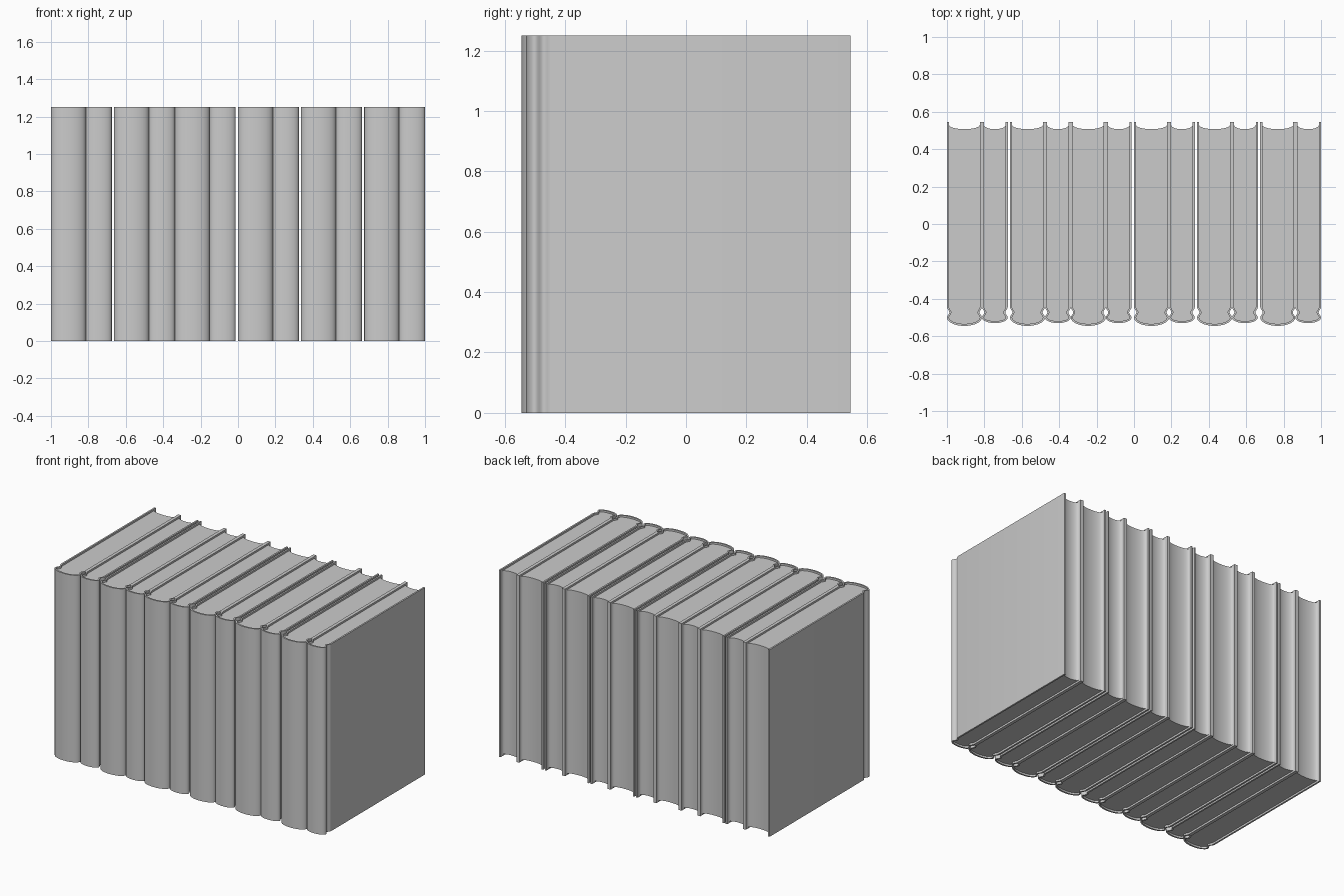
import bpy, bmesh, math

HEIGHT, DEPTH, THICK = 1.25, 0.545, 0.011
INSET = 0.012  # pages sit a little inside the cover edges

cube = bpy.data.objects.get("Cube")
if cube:
    bpy.data.objects.remove(cube, do_unlink=True)

grey = bpy.data.materials.new("plain grey")
grey.use_nodes = True
grey.diffuse_color = (0.6, 0.6, 0.6, 1)
grey.node_tree.nodes["Principled BSDF"].inputs["Base Color"].default_value = (0.6, 0.6, 0.6, 1)


def extrude_outline(name, outline, x, z0, z1):
    """Upright prism from a closed 2D outline."""
    bm = bmesh.new()
    face = bm.faces.new([bm.verts.new((px, py, z0)) for px, py in outline])
    top = bmesh.ops.extrude_face_region(bm, geom=[face])["geom"]
    bmesh.ops.translate(bm, vec=(0, 0, z1 - z0),
                        verts=[v for v in top if isinstance(v, bmesh.types.BMVert)])
    bmesh.ops.recalc_face_normals(bm, faces=bm.faces)
    mesh = bpy.data.meshes.new(name)
    bm.to_mesh(mesh)
    bm.free()
    mesh.materials.append(grey)
    obj = bpy.data.objects.new(name, mesh)
    obj.location.x = x
    bpy.context.collection.objects.link(obj)
    bpy.ops.object.select_all(action='DESELECT')
    obj.select_set(True)
    bpy.context.view_layer.objects.active = obj
    bpy.ops.object.shade_smooth_by_angle(angle=math.radians(35))
    return obj


def bow(half, y_edge, y_mid, steps=14):
    """Shallow curve from +half to -half through y_mid."""
    return [(half * math.cos(math.pi * i / steps),
             y_edge + (y_mid - y_edge) * math.sin(math.pi * i / steps))
            for i in range(steps + 1)]


def cover_path(half, front, t):
    """One side of the cover: board, hinge groove, shoulder, then rounded spine."""
    groove = 0.013
    side = [(half - t, DEPTH), (half - t, -0.445)]
    for i in range(1, 8):
        a = i / 8
        side.append((half - t - groove * math.sin(math.pi * a) ** 2, -0.445 - 0.055 * a))
    spine = bow(half - t, -0.5, front + t)
    return side + spine + [(-x, y) for x, y in reversed(side)]


def book(index, x, width, front):
    half = width / 2
    cover = cover_path(half, front, 0) + cover_path(half, front, THICK)[::-1]
    extrude_outline(f"cover_{index}", cover, x, 0, HEIGHT)
    # Page block: rounded toward the spine, hollowed at the fore edge
    inner = half - THICK
    fore = bow(inner, 0.53, 0.507)
    hinge = cover_path(half, front, THICK)[1:-1]
    extrude_outline(f"pages_{index}", hinge + fore[::-1], x, INSET, HEIGHT - INSET)


# Six pairs, each a thick book followed by a thin one
starts = [-1.0, -0.663, -0.338, 0.0, 0.337, 0.675]
WIDE, NARROW = 0.187, 0.138
for i, start in enumerate(starts):
    book(2 * i + 1, start + WIDE / 2, WIDE, -DEPTH)
    book(2 * i + 2, start + WIDE + NARROW / 2, NARROW, -0.53)
